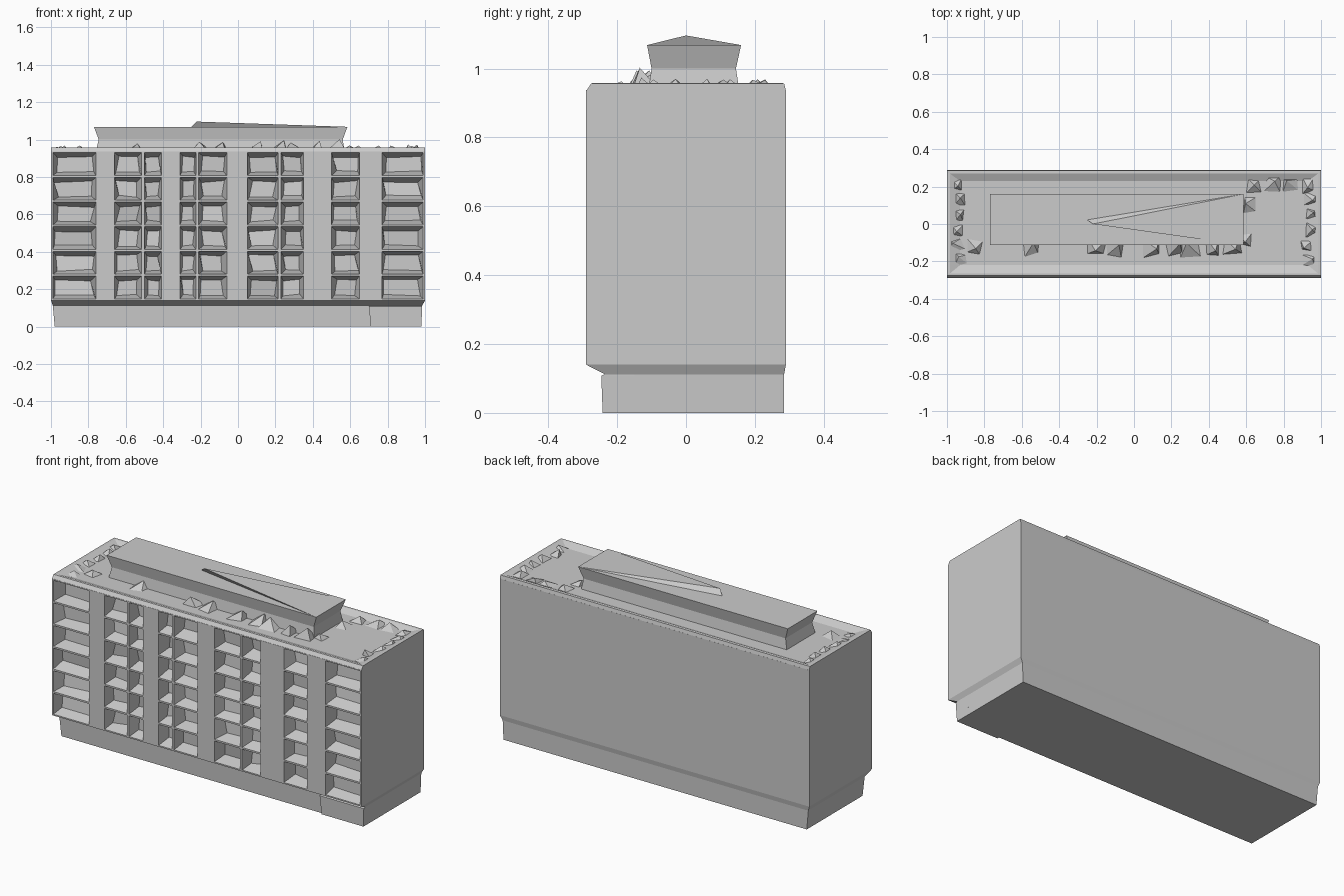
import bpy, bmesh, random

if "Cube" in bpy.data.objects:
    bpy.data.objects.remove(bpy.data.objects["Cube"])

random.seed(4)


def finish(name, bm):
    bmesh.ops.recalc_face_normals(bm, faces=bm.faces)
    mesh = bpy.data.meshes.new(name)
    bm.to_mesh(mesh)
    bm.free()
    obj = bpy.data.objects.new(name, mesh)
    bpy.context.collection.objects.link(obj)
    return obj


def loft(name, rings):
    """Stack of rectangles (x0, x1, y0, y1, z) joined into a closed solid."""
    bm = bmesh.new()
    loops = []
    for x0, x1, y0, y1, z in rings:
        corners = ((x0, y0), (x1, y0), (x1, y1), (x0, y1))
        loops.append([bm.verts.new((x, y, z)) for x, y in corners])
    for a, b in zip(loops, loops[1:]):
        for i in range(4):
            j = (i + 1) % 4
            bm.faces.new((a[i], a[j], b[j], b[i]))
    bm.faces.new(loops[0])
    bm.faces.new(loops[-1])
    return finish(name, bm)


def rubble(name, x, y, r, z0, height):
    """Small faceted lump lying on the roof."""
    bm = bmesh.new()
    offs = ((-1, -1), (1, -1), (1, 1), (-1, 1))
    base = [bm.verts.new((x + r * a * random.uniform(.6, 1.2),
                          y + r * b * random.uniform(.6, 1.2), z0)) for a, b in offs]
    tip = bm.verts.new((x + random.uniform(-r, r) * .6, y + random.uniform(-r, r) * .6, z0 + height))
    bm.faces.new(base)
    for i in range(4):
        bm.faces.new((base[i], base[(i + 1) % 4], tip))
    return finish(name, bm)


# Main block: gridded front, balcony cells pushed in
bays = [(-.99, -.76), (-.66, -.515), (-.50, -.41), (-.31, -.225), (-.21, -.06),
        (.05, .215), (.23, .35), (.50, .65), (.77, .99)]
xs = [-1] + [x for bay in bays for x in bay] + [1]
FLOORS, PITCH = 6, .132
zs = [.14]
for f in range(FLOORS):
    zs += [.148 + f * PITCH, .148 + f * PITCH + .122]
zs.append(.937)
FRONT, BACK, DEPTH = -.29, .29, .075

bm = bmesh.new()
grid = [[bm.verts.new((x, FRONT, z)) for x in xs] for z in zs]
for r in range(len(zs) - 1):
    for c in range(len(xs) - 1):
        quad = [grid[r][c], grid[r][c + 1], grid[r + 1][c + 1], grid[r + 1][c]]
        if not (r % 2 and c % 2):
            bm.faces.new(quad)
            continue
        side = min(.022, (xs[c + 1] - xs[c]) * .16)
        inner = []
        for v, sx, dz in zip(quad, (1, -1, -1, 1), (.022, .022, -.024, -.024)):
            inner.append(bm.verts.new((v.co.x + sx * side * random.uniform(.3, 1.4),
                                       FRONT + DEPTH * random.uniform(.8, 1.1),
                                       v.co.z + dz * random.uniform(.7, 1.2))))
        for i in range(4):
            j = (i + 1) % 4
            bm.faces.new((quad[i], quad[j], inner[j], inner[i]))
        bm.faces.new(inner)
border = [e for e in bm.edges if e.is_boundary]
ext = bmesh.ops.extrude_edge_only(bm, edges=border)["geom"]
for v in ext:
    if isinstance(v, bmesh.types.BMVert):
        v.co.y = BACK
bmesh.ops.holes_fill(bm, edges=[e for e in bm.edges if e.is_boundary], sides=0)
bmesh.ops.dissolve_limit(bm, angle_limit=.01, verts=bm.verts, edges=bm.edges)
finish("balcony_block", bm)

# Recessed ground floor and entrance corner
loft("ground_floor", [(-.98, .98, -.23, .285, 0), (-.99, .985, -.235, .285, .112),
                      (-1, 1, -.29, .29, .14)])
loft("entrance_corner", [(.71, .98, -.242, -.15, 0), (.70, .985, -.246, -.15, .108),
                         (.70, .985, -.22, -.15, .12)])

# Roof rim with sunken deck
loft("roof_rim", [(-1, 1, -.29, .29, .935), (-1, 1, -.275, .285, .957),
                  (-.985, .985, -.265, .27, .958), (-.93, .93, -.22, .23, .94)])

# Rooftop plant room, flared at the top
loft("plant_room", [(-.76, .57, -.11, .155, .935), (-.745, .56, -.10, .145, 1.0),
                    (-.77, .585, -.113, .16, 1.068)])
bm = bmesh.new()
a, b, c, d = [bm.verts.new(p) for p in ((-.25, .022, 1.068), (-.22, 0, 1.096),
                                        (.585, -.113, 1.068), (.585, .16, 1.068))]
for tri in ((a, c, b), (a, b, d), (b, c, d), (a, d, c)):
    bm.faces.new(tri)
finish("plant_room_ridge", bm)

# Rough lumps along roof ends and at the plant room foot
for s in (-1, 1):
    for i in range(6):
        rubble("roof_lump", s * random.uniform(.92, .95), -.19 + i * .08,
               random.uniform(.03, .045), .938, random.uniform(.02, .036))
for x, y in ((.62, .1), (.64, .2), (.74, .215), (.84, .21), (-.85, -.12), (.59, -.08)):
    rubble("roof_lump", x, y, .04, .938, .03)
for x in (-.55, -.2, -.1, .1, .22, .3, .42, .52):
    rubble("plant_room_footing", x, -.125, .05, .938, random.uniform(.04, .07))
